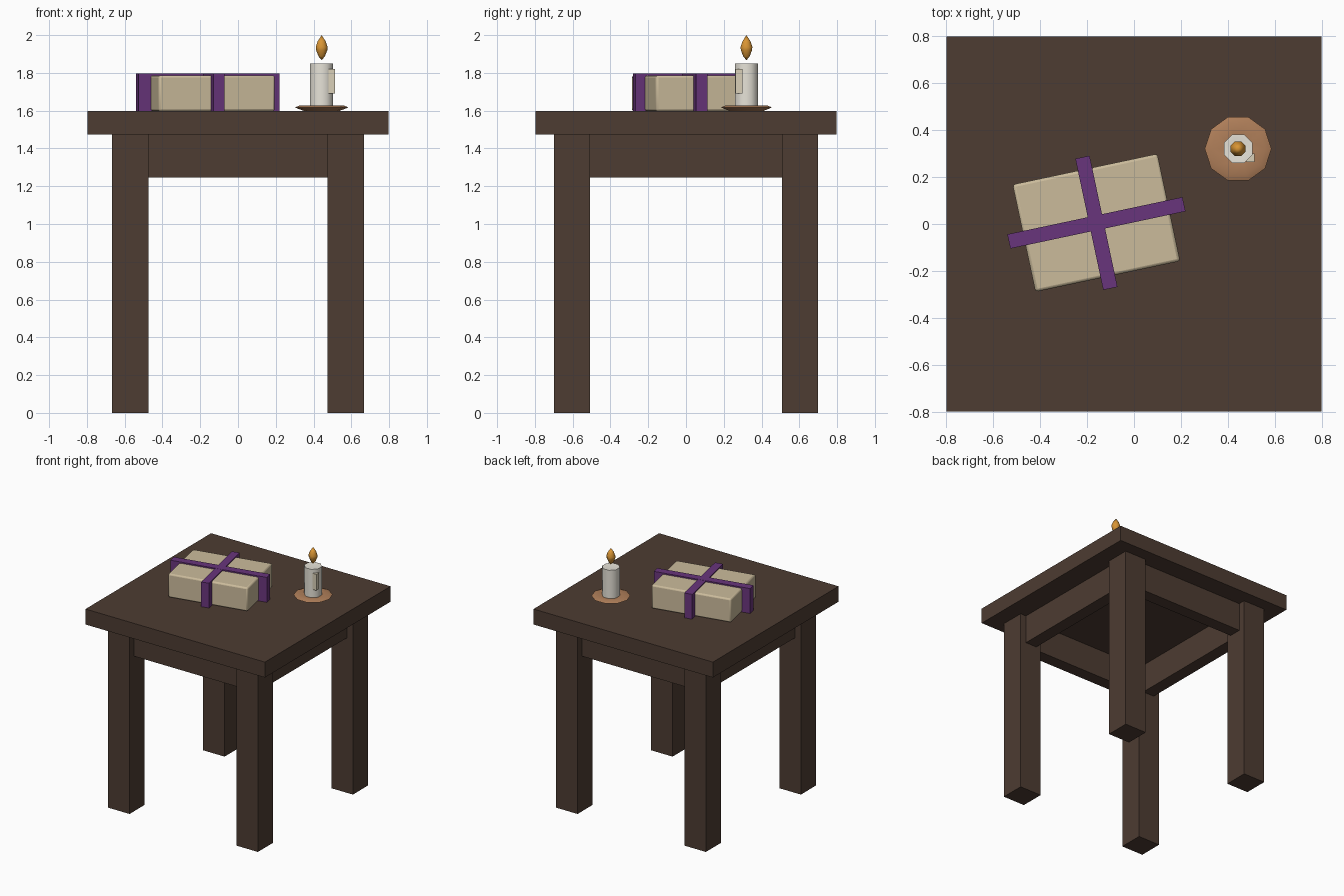
import bpy, bmesh
from math import sin, cos, pi, radians

if "Cube" in bpy.data.objects:
    bpy.data.objects.remove(bpy.data.objects["Cube"])


def material(name, rgb):
    m = bpy.data.materials.new(name)
    m.diffuse_color = (*rgb, 1)
    m.use_nodes = True
    m.node_tree.nodes["Principled BSDF"].inputs["Base Color"].default_value = m.diffuse_color
    return m


WOOD = material("dark_wood", (0.075, 0.045, 0.032))
PAPER = material("wrapping_paper", (0.60, 0.50, 0.33))
PURPLE = material("purple_ribbon", (0.14, 0.035, 0.20))
CLAY = material("clay", (0.43, 0.21, 0.10))
WAX = material("wax", (0.80, 0.77, 0.69))
DRIP = material("wax_drip", (0.70, 0.63, 0.48))
FLAME = material("flame", (0.69, 0.30, 0.035))


def add_object(name, bm, mat, loc=(0, 0, 0), angle=0):
    bmesh.ops.recalc_face_normals(bm, faces=bm.faces[:])
    me = bpy.data.meshes.new(name)
    bm.to_mesh(me)
    bm.free()
    me.materials.append(mat)
    ob = bpy.data.objects.new(name, me)
    bpy.context.collection.objects.link(ob)
    ob.location = loc
    ob.rotation_euler.z = angle
    return ob


def box(name, center, size, mat, angle=0, bevel=0):
    bm = bmesh.new()
    bmesh.ops.create_cube(bm, size=1)
    bmesh.ops.scale(bm, vec=size, verts=bm.verts)
    ob = add_object(name, bm, mat, center, angle)
    if bevel:
        mod = ob.modifiers.new("Bevel", 'BEVEL')
        mod.width, mod.segments = bevel, 2
    return ob


def lathe(name, profile, sides, center, mat, phase=0, sharp=40):
    # profile of (radius, z); both ends are capped
    bm = bmesh.new()
    rings = []
    for r, z in profile:
        if r == 0:
            rings.append([bm.verts.new((0, 0, z))] * sides)
        else:
            a = [phase + 2 * pi * i / sides for i in range(sides)]
            rings.append([bm.verts.new((r * cos(t), r * sin(t), z)) for t in a])
    for lo, hi in zip(rings, rings[1:]):
        for i in range(sides):
            j = (i + 1) % sides
            bm.faces.new(list(dict.fromkeys((lo[i], lo[j], hi[j], hi[i]))))
    ob = add_object(name, bm, mat, center)
    smooth(ob, sharp)
    return ob


def smooth(ob, deg):
    bpy.ops.object.select_all(action='DESELECT')
    ob.select_set(True)
    bpy.context.view_layer.objects.active = ob
    bpy.ops.object.shade_smooth_by_angle(angle=radians(deg))


# Table: top, four legs, four recessed aprons
box("tabletop", (0, 0, 1.535), (1.594, 1.594, 0.124), WOOD)
for sx, side in ((-1, "left"), (1, "right")):
    for sy, end in ((-1, "front"), (1, "back")):
        box(f"{end}_{side}_leg", (sx * 0.57, sy * 0.603, 0.737),
            (0.192, 0.192, 1.474), WOOD)
    box(f"{side}_apron", (sx * 0.565, 0, 1.36), (0.10, 1.08, 0.228), WOOD)
for sy, end in ((-1, "front"), (1, "back")):
    box(f"{end}_apron", (0, sy * 0.593, 1.36), (1.02, 0.10, 0.228), WOOD)

# Wrapped gift with crossed ribbons
TOP = 1.597
GX, GY, TURN = -0.16, 0.005, radians(12)
gift = box("gift_box", (GX, GY, TOP + 0.095), (0.63, 0.467, 0.19), PAPER, TURN, 0.012)
smooth(gift, 50)
box("long_ribbon", (GX, GY, TOP + 0.1), (0.762, 0.062, 0.2), PURPLE, TURN)
box("short_ribbon", (GX, GY, TOP + 0.0995), (0.062, 0.571, 0.199), PURPLE, TURN)

# Candle on a small dish
C = (0.443, 0.32, 0)
lathe("candle_dish", [(0, TOP), (0.09, TOP), (0.142, 1.617), (0.115, 1.628),
                      (0.06, 1.622), (0, 1.622)], 10, C, CLAY, sharp=50)
lathe("candle", [(0, 1.615), (0.066, 1.615), (0.066, 1.85), (0.045, 1.85),
                 (0, 1.842)], 8, C, WAX, phase=pi / 8, sharp=50)
box("wax_drip", (0.496, 0.281, 1.755), (0.033, 0.036, 0.13), DRIP)
lathe("flame", [(0, 1.867), (0.018, 1.887), (0.032, 1.92), (0.034, 1.937),
                (0.023, 1.967), (0, 2.0)], 8, C, FLAME, phase=pi / 8, sharp=60)
